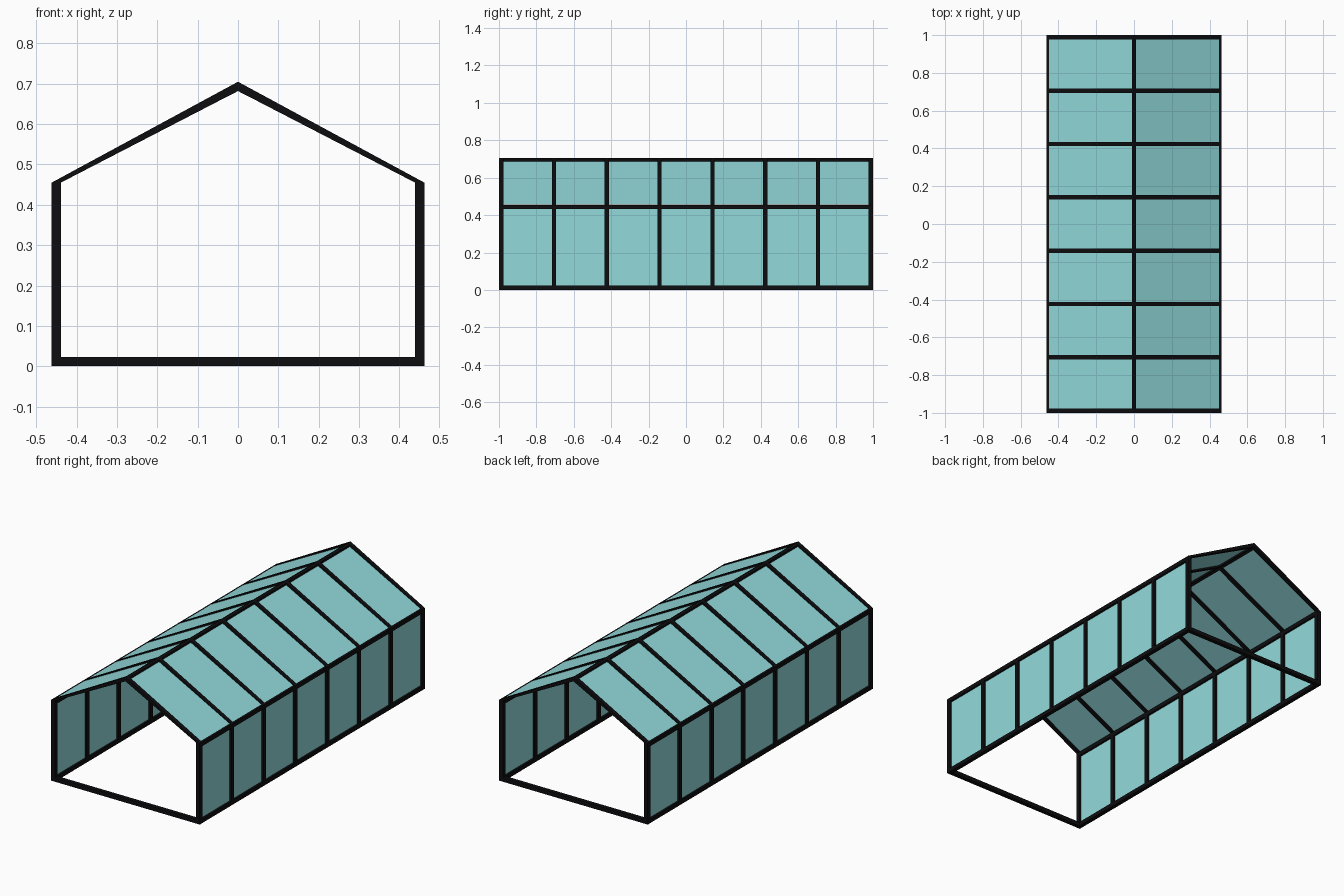
import bpy

if "Cube" in bpy.data.objects:
    bpy.data.objects.remove(bpy.data.objects["Cube"])

# Main sizes
W, WI = 0.462, 0.439        # outer and inner half width
EAVE, RIDGE = 0.455, 0.705  # heights
T = 0.023                   # bar thickness
BAYS = 7
END = 1 - T / 2
ribs = [-END + 2 * END * i / BAYS for i in range(BAYS + 1)]


def material(name, color):
    m = bpy.data.materials.new(name)
    m.diffuse_color = color
    m.use_nodes = True
    m.node_tree.nodes["Principled BSDF"].inputs["Base Color"].default_value = m.diffuse_color
    return m


black = material("black_metal", (0.004, 0.004, 0.005, 1))
teal = material("teal_glass", (0.29, 0.70, 0.71, 1))


def add_mesh(name, verts, faces, mat):
    me = bpy.data.meshes.new(name)
    me.from_pydata(verts, [], faces)
    me.materials.append(mat)
    ob = bpy.data.objects.new(name, me)
    bpy.context.collection.objects.link(ob)
    return ob


def prism(name, profile, y0, y1, side=1):
    """Extrude a counter-clockwise xz profile along y; side=-1 mirrors it in x."""
    pts = [(x * side, z) for x, z in profile]
    if side < 0:
        pts.reverse()
    n = len(pts)
    verts = [(x, y, z) for y in (y0, y1) for x, z in pts]
    faces = [tuple(range(n)), tuple(reversed(range(n, 2 * n)))]
    faces += [(i, i + n, (i + 1) % n + n, (i + 1) % n) for i in range(n)]
    return add_mesh(name, verts, faces, black)


def rect(x0, x1, z0, z1):
    return [(x0, z0), (x1, z0), (x1, z1), (x0, z1)]


def pane(name, a, b, y0, y1, side):
    """Single flat glass pane between xz points a and b, facing outwards."""
    (ax, az), (bx, bz) = a, b
    verts = [(ax * side, y0, az), (ax * side, y1, az),
             (bx * side, y1, bz), (bx * side, y0, bz)]
    return add_mesh(name, verts, [(0, 1, 2, 3) if side > 0 else (3, 2, 1, 0)], teal)


mid = (W + WI) / 2
rafter = [(WI, EAVE), (W, EAVE), (0, RIDGE), (0, RIDGE - T)]

for side, label in ((1, "right"), (-1, "left")):
    # Posts and tapering rafters
    for i, y in enumerate(ribs):
        prism(f"{label}_post_{i}", rect(WI, W, 0, EAVE), y - T / 2, y + T / 2, side)
        prism(f"{label}_rafter_{i}", rafter, y - T / 2, y + T / 2, side)
    # Long rails at the ground and the eave
    prism(f"{label}_base_rail", rect(WI, W, 0, T), -1, 1, side)
    prism(f"{label}_eave_rail", rect(WI, W, EAVE - T, EAVE), -1, 1, side)
    # Glass in every bay
    for i in range(BAYS):
        y0, y1 = ribs[i], ribs[i + 1]
        pane(f"{label}_wall_pane_{i}", (mid, T / 2), (mid, EAVE - T / 2), y0, y1, side)
        pane(f"{label}_roof_pane_{i}", (mid, EAVE + 0.002), (0, RIDGE - T / 2), y0, y1, side)

# Ridge beam following the roof slope
h, drop = T / 2, T / 2 * (RIDGE - EAVE) / W
prism("ridge_beam", [(-h, RIDGE - T - drop), (0, RIDGE - T), (h, RIDGE - T - drop),
                     (h, RIDGE - drop), (0, RIDGE), (-h, RIDGE - drop)], -1, 1)

# Sill bars across the two open ends
for label, y in (("front", ribs[0]), ("back", ribs[-1])):
    prism(f"{label}_sill", rect(-W, W, 0, T), y - T / 2, y + T / 2)
